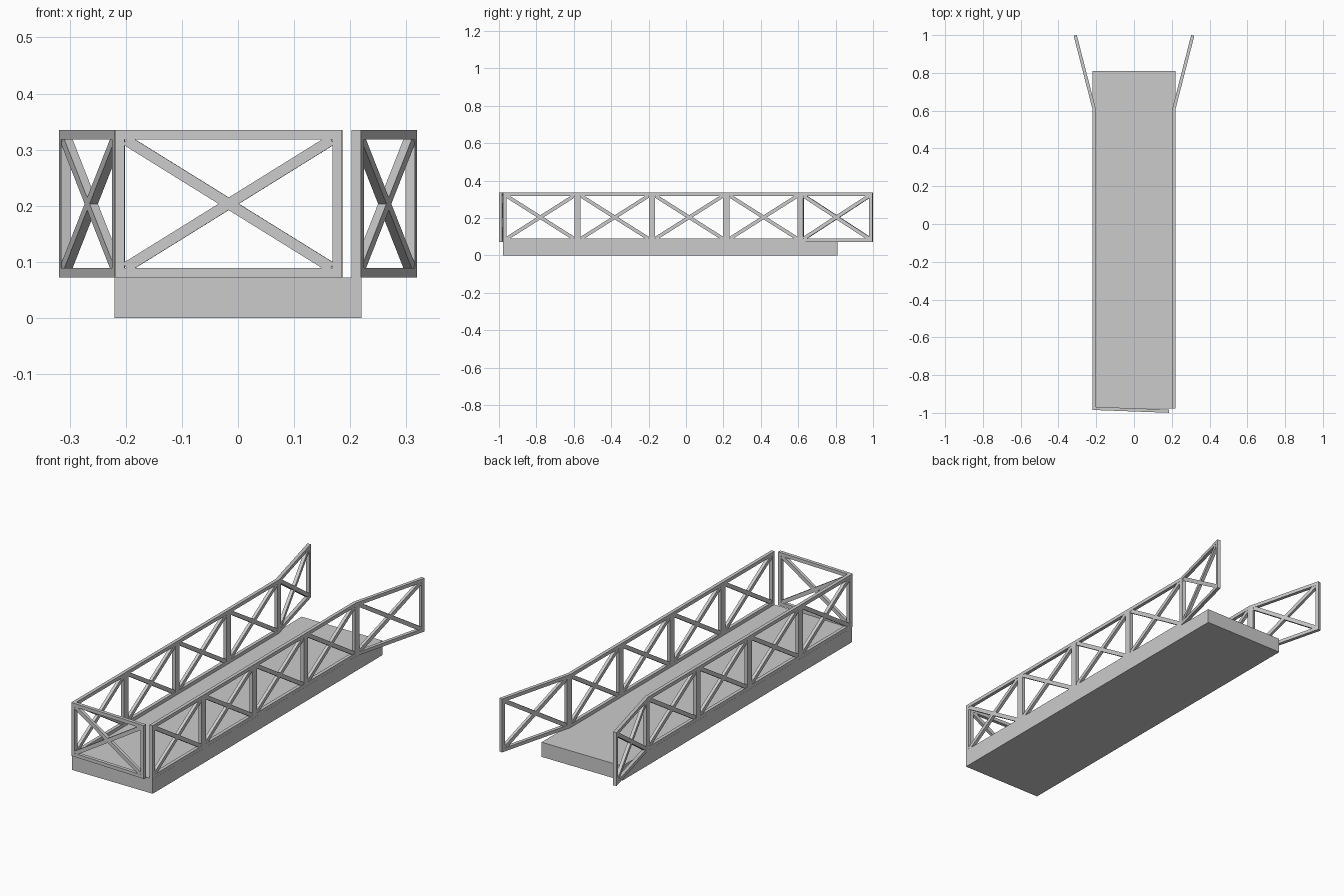
import bpy, bmesh, math
from mathutils import Matrix, Vector

if "Cube" in bpy.data.objects:
    bpy.data.objects.remove(bpy.data.objects["Cube"])

Z0, Z1 = 0.072, 0.335      # deck top and rail top
BAR = 0.017                # rail bar width and depth

grey = bpy.data.materials.new("plain grey")
grey.diffuse_color = (0.6, 0.6, 0.6, 1)
grey.use_nodes = True
grey.node_tree.nodes["Principled BSDF"].inputs["Base Color"].default_value = grey.diffuse_color


def add_box(bm, size, matrix):
    bmesh.ops.create_cube(bm, size=1.0, matrix=matrix @ Matrix.Diagonal((*size, 1)))


def finish(bm, name):
    mesh = bpy.data.meshes.new(name)
    bm.to_mesh(mesh)
    bm.free()
    mesh.materials.append(grey)
    obj = bpy.data.objects.new(name, mesh)
    bpy.context.collection.objects.link(obj)
    return obj


def truss_panel(name, start, end):
    """Framed panel with crossed braces, standing between two plan points."""
    a, b = Vector((*start, 0)), Vector((*end, 0))
    d = b - a
    length, height = d.length, Z1 - Z0
    place = Matrix.Translation(a) @ Matrix.Rotation(math.atan2(d.y, d.x), 4, 'Z')
    mid = (Z0 + Z1) / 2
    bm = bmesh.new()
    # end posts
    for x in (BAR / 2, length - BAR / 2):
        add_box(bm, (BAR, BAR, height), place @ Matrix.Translation((x, 0, mid)))
    # top and bottom bars
    for z in (Z0 + BAR / 2, Z1 - BAR / 2):
        add_box(bm, (length - 2 * BAR, BAR, BAR),
                place @ Matrix.Translation((length / 2, 0, z)))
    # crossed diagonal braces
    w, h = length - 1.8 * BAR, height - 1.8 * BAR
    for s in (-1, 1):
        add_box(bm, (math.hypot(w, h) - 0.01, BAR * 0.9, 0.019),
                place @ Matrix.Translation((length / 2, 0, mid))
                @ Matrix.Rotation(s * math.atan2(h, w), 4, 'Y'))
    return finish(bm, name)


# deck slab
bm = bmesh.new()
add_box(bm, (0.44, 1.788, Z0), Matrix.Translation((0, -0.084, Z0 / 2)))
finish(bm, "deck")

# straight side rails and flared end rails
rail_x = 0.2195 - BAR / 2
for side, label in ((-1, "left"), (1, "right")):
    for i in range(4):
        y = -0.978 + i * 0.398
        truss_panel(f"{label}_rail_{i + 1}", (side * rail_x, y), (side * rail_x, y + 0.398))
    truss_panel(f"{label}_flared_rail", (side * 0.212, 0.612), (side * 0.311, 0.998))

# end gate, slightly ajar
truss_panel("end_gate", (-0.219, -0.976), (0.186, -0.991))
